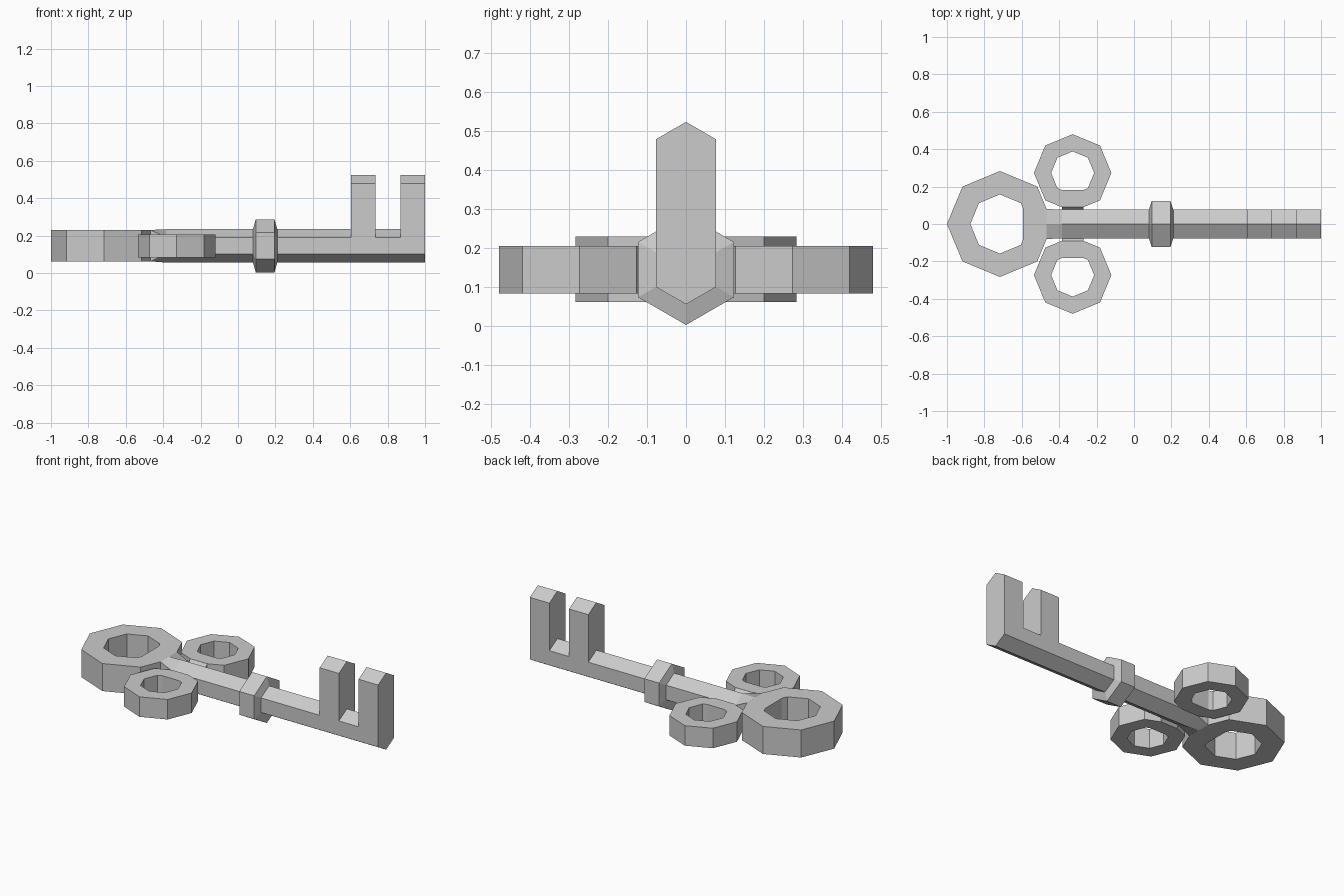
import bpy, bmesh
from math import sin, cos, tan, pi, radians
from mathutils import Matrix, Vector

if "Cube" in bpy.data.objects:
    bpy.data.objects.remove(bpy.data.objects["Cube"])

ZC = 0.145


def finish(bm, name):
    bmesh.ops.recalc_face_normals(bm, faces=bm.faces[:])
    mesh = bpy.data.meshes.new(name)
    bm.to_mesh(mesh)
    bm.free()
    obj = bpy.data.objects.new(name, mesh)
    bpy.context.collection.objects.link(obj)
    return obj


def loft(bm, loops):
    """Bridge successive closed loops of equal length; returns faces per span."""
    rows = [[bm.verts.new(p) for p in loop] for loop in loops]
    n = len(rows[0])
    spans = []
    for a, b in zip(rows, rows[1:]):
        spans.append([bm.faces.new((a[i], a[(i + 1) % n], b[(i + 1) % n], b[i]))
                      for i in range(n)])
    return rows, spans


def ring_outline(radius, half_gap):
    """Octagon whose +x corner is cut flat to meet the shaft."""
    pts = [(radius * cos(i * pi / 4), radius * sin(i * pi / 4)) for i in range(1, 8)]
    x = radius - half_gap * tan(pi / 8)
    return [(x, half_gap)] + pts + [(x, -half_gap)]


def ring(name, center, turn, outer, inner, half_gap, z0, z1):
    bm = bmesh.new()
    o, i = ring_outline(outer, half_gap), ring_outline(inner, half_gap)
    loops = [[(x, y, z) for x, y in pts]
             for pts, z in ((o, z0), (o, z1), (i, z1), (i, z0), (o, z0))]
    loft(bm, loops)
    bmesh.ops.remove_doubles(bm, verts=bm.verts[:], dist=1e-5)
    bm.transform(Matrix.Translation((*center, 0)) @ Matrix.Rotation(turn, 4, 'Z'))
    return finish(bm, name)


def hexagon(x, r):
    return [(x, r * sin(radians(60 * k)), ZC + r * cos(radians(60 * k))) for k in range(6)]


# Shaft with chamfered collar, squared off where it meets the bow
R, COLLAR = 0.089, 0.142
root = [(-0.467, y, z) for y, z in ((0, 0.23), (0.08, 0.23), (0.08, 0.062),
                                    (0, 0.062), (-0.08, 0.062), (-0.08, 0.23))]
stations = [(-0.385, R), (0.08, R), (0.095, COLLAR), (0.195, COLLAR),
            (0.21, R), (0.605, R), (0.735, R), (0.868, R), (1.0, R)]
bm = bmesh.new()
rows, spans = loft(bm, [root] + [hexagon(x, r) for x, r in stations])
bm.faces.new(rows[-1])

# Two teeth pulled up from the roof faces of the shaft
for span in (spans[6], spans[8]):
    res = bmesh.ops.extrude_face_region(bm, geom=[span[0], span[5]])
    moved = [v for v in res["geom"] if isinstance(v, bmesh.types.BMVert)]
    bmesh.ops.translate(bm, verts=moved, vec=Vector((0, 0, 0.29)))
    old = [f for f in (span[0], span[5]) if f.is_valid]
    if old:
        bmesh.ops.delete(bm, geom=old, context='FACES_ONLY')
finish(bm, "shaft_and_teeth")

# Three rings of the bow
ring("bow_ring_end", (-0.717, 0), 0, 0.283, 0.158, 0.08, 0.062, 0.23)
for side, s in (("left", 1), ("right", -1)):
    ring("bow_ring_" + side, (-0.328, s * 0.273), -s * pi / 2,
         0.207, 0.115, 0.057, 0.084, 0.206)

    # Short neck joining the side ring to the shaft
    bm = bmesh.new()
    loft(bm, [[(-0.328 + dx * 0.057, s * y, ZC + dz * h)
               for dx, dz in ((-1, -1), (1, -1), (1, 1), (-1, 1))]
              for y, h in ((0.0765, 0.0445), (0.09, 0.061))])
    finish(bm, "neck_" + side)
